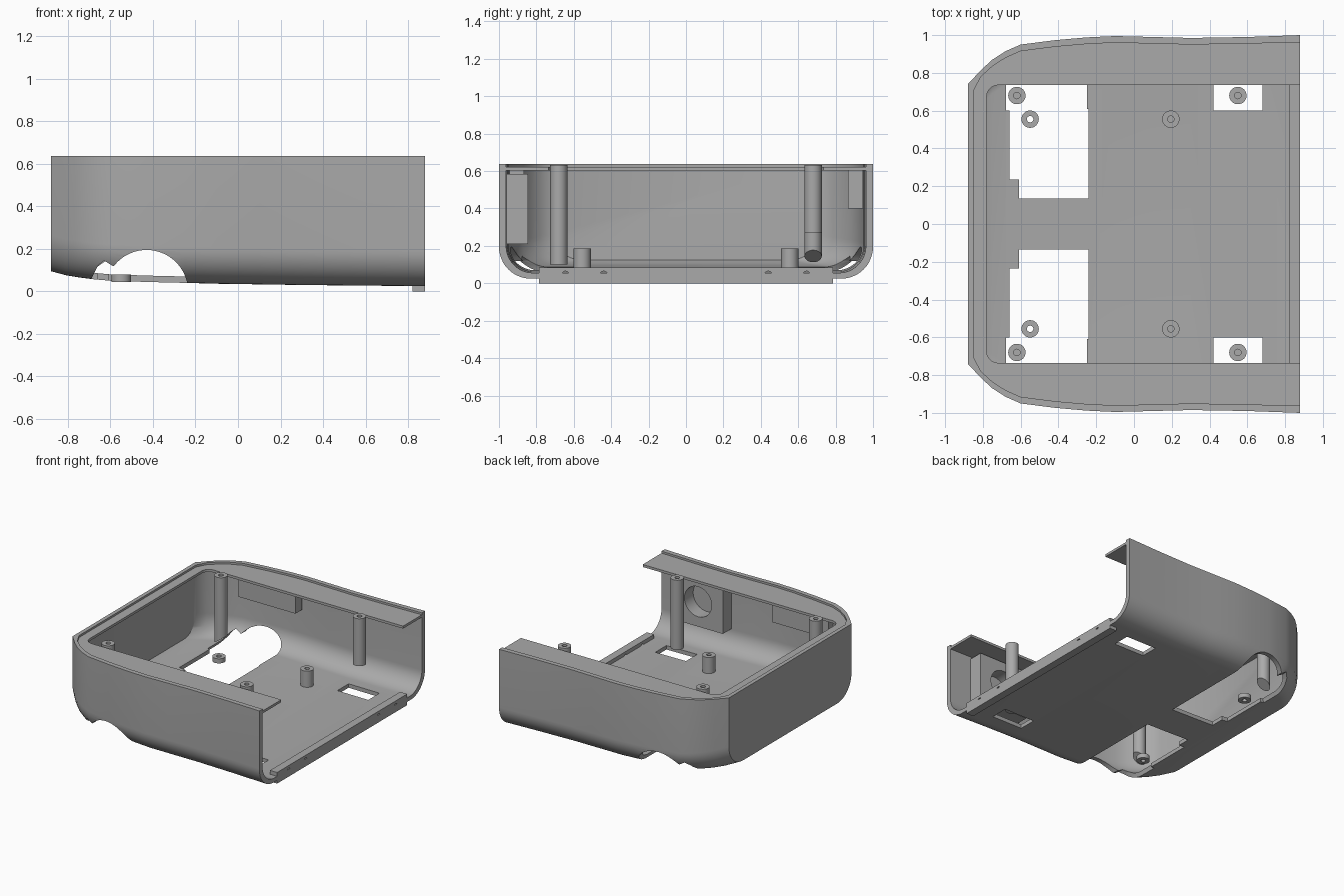
import bpy, bmesh, math
from mathutils import Vector

cube = bpy.data.objects.get("Cube")
if cube:
    bpy.data.objects.remove(cube)

grey = bpy.data.materials.new("plain grey")
grey.use_nodes = True
COLOR = (0.4, 0.4, 0.4, 1)
grey.diffuse_color = COLOR
grey.node_tree.nodes["Principled BSDF"].inputs["Base Color"].default_value = COLOR

TOP = 0.637
# Stations along the case: x, half width, underside height
STATIONS = [(0.88, 1.0, 0.025), (0.6, 0.99, 0.027), (0.3, 0.985, 0.03),
            (0.1, 0.99, 0.033), (-0.1, 0.995, 0.036), (-0.25, 0.988, 0.04),
            (-0.42, 0.973, 0.044), (-0.6, 0.95, 0.05), (-0.68, 0.915, 0.057),
            (-0.75, 0.87, 0.066), (-0.81, 0.815, 0.076), (-0.88, 0.74, 0.095)]


def finish(name, bm):
    bmesh.ops.recalc_face_normals(bm, faces=bm.faces)
    mesh = bpy.data.meshes.new(name)
    bm.to_mesh(mesh)
    bm.free()
    mesh.materials.append(grey)
    obj = bpy.data.objects.new(name, mesh)
    bpy.context.collection.objects.link(obj)
    return obj


def loft(name, rings):
    bm = bmesh.new()
    loops = [[bm.verts.new(p) for p in ring] for ring in rings]
    n = len(loops[0])
    for a, b in zip(loops, loops[1:]):
        for i in range(n):
            j = (i + 1) % n
            bm.faces.new((a[i], a[j], b[j], b[i]))
    bm.faces.new(loops[0])
    bm.faces.new(loops[-1])
    return finish(name, bm)


def prism(name, points, lo, hi, axis="z"):
    place = {"x": lambda a, b, h: (h, a, b),
             "y": lambda a, b, h: (a, h, b),
             "z": lambda a, b, h: (a, b, h)}[axis]
    return loft(name, [[place(a, b, h) for a, b in points] for h in (lo, hi)])


def box(name, x, y, z):
    return prism(name, [(x[0], y[0]), (x[1], y[0]), (x[1], y[1]), (x[0], y[1])], *z)


def circle(cx, cy, r, n=32, start=0, end=360):
    closed = end - start == 360
    count = n if closed else n + 1
    return [(cx + r * math.cos(math.radians(start + (end - start) * i / n)),
             cy + r * math.sin(math.radians(start + (end - start) * i / n)))
            for i in range(count)]


def cut(obj, *cutters):
    for c in cutters:
        mod = obj.modifiers.new("cut", "BOOLEAN")
        mod.operation = "DIFFERENCE"
        mod.solver = "EXACT"
        mod.object = c
        bpy.context.view_layer.objects.active = obj
        bpy.ops.object.modifier_apply(modifier=mod.name)
        bpy.data.objects.remove(c)


def smooth(obj):
    bpy.ops.object.select_all(action="DESELECT")
    obj.select_set(True)
    bpy.context.view_layer.objects.active = obj
    bpy.ops.object.shade_smooth_by_angle(angle=math.radians(30))


def section(x, w, base, r, top):
    # U-shaped cross-section with rounded lower corners
    half = [(w, top)] + circle(w - r, base + r, r, 12, 0, -90)
    return [(x, y, z) for y, z in half] + [(x, -y, z) for y, z in reversed(half)]


# Outer shell, hollowed out and open at one end
shell = loft("case_shell", [section(x, w, b, 0.17, TOP) for x, w, b in STATIONS])
inner = [section(x, w - 0.035, b + 0.03, 0.145, 1) for x, w, b in STATIONS]
inner[0] = [(1, y, z) for _, y, z in inner[0]]
inner[-1] = [(-0.85, y, z) for _, y, z in inner[-1]]
cut(shell, loft("cavity", inner))

# Floor openings and side arches
arch = [(-0.69, -0.1), (-0.69, 0.06), (-0.66, 0.12), (-0.63, 0.145), (-0.59, 0.12)]
arch += circle(-0.43, 0, 0.195, 20, 142, 0) + [(-0.235, -0.1)]
for s in (-1, 1):
    def span(a, b):
        return sorted((s * a, s * b))
    cut(shell,
        prism("arch_cut", arch, *span(0.6, 1.2), "y"),
        box("foot_cut", (-0.66, -0.24), span(0.235, 0.61), (-0.1, 0.15)),
        box("step_cut", (-0.61, -0.24), span(0.135, 0.25), (-0.1, 0.15)),
        box("window_cut", (0.42, 0.68), span(0.6, 0.735), (-0.1, 0.15)))
smooth(shell)

# Recessed flange around the top
plan = [(x, w - 0.02) for x, w, _ in STATIONS]
plan[-1] = (-0.865, plan[-1][1])
flange = prism("top_flange", plan + [(x, -y) for x, y in reversed(plan)], 0.603, 0.622)
opening = [(1, 0.735)] + circle(-0.72, 0.675, 0.06, 8, 90, 180)
cut(flange, prism("flange_cut", opening + [(x, -y) for x, y in reversed(opening)], 0.5, 0.8))

# Screw strip at the open end
strip = box("end_strip", (0.82, 0.88), (-0.785, 0.785), (0, 0.085))
for y in (-0.645, -0.44, 0.44, 0.645):
    cut(strip, prism("screw_cut", circle(y, 0.045, 0.02, 20), 0.8, 0.9, "x"))
smooth(strip)


def post(name, x, y, lo, hi, slant=0):
    # Hollow post, optionally with a sloping foot
    def ring(r, z, tilt=0):
        return [(a, b, z + tilt * (a - x)) for a, b in circle(x, y, r)]
    bore = lo if hi - lo < 0.05 else hi - 0.08
    obj = loft(name, [ring(0.046, lo, slant), ring(0.046, hi)])
    cut(obj, loft("bore", [ring(0.017, bore - 0.01), ring(0.017, hi + 0.01)]))
    smooth(obj)


for s, side in ((-1, "right"), (1, "left")):
    post(side + "_slanted_post", -0.62, s * 0.68, 0.145, 0.632, 0.7)
    post(side + "_tall_post", 0.55, s * 0.68, 0.1 if s < 0 else 0.27, 0.632)
    post(side + "_short_post", 0.195, s * 0.555, 0.05, 0.185)
    post(side + "_foot_ring", -0.55, s * 0.555, 0.045, 0.08)
    # Block under the flange on each side wall
    box(side + "_wall_block", (-0.6, -0.12), sorted((s * 0.865, s * 0.945)), (0.4, 0.604))

# Socket block with a round recess
socket = box("socket_block", (0.28, 0.7), (-0.97, -0.845), (0.21, 0.585))
cut(socket, prism("socket_cut", circle(0.49, 0.4, 0.115), -0.95, -0.8, "y"))
smooth(socket)
